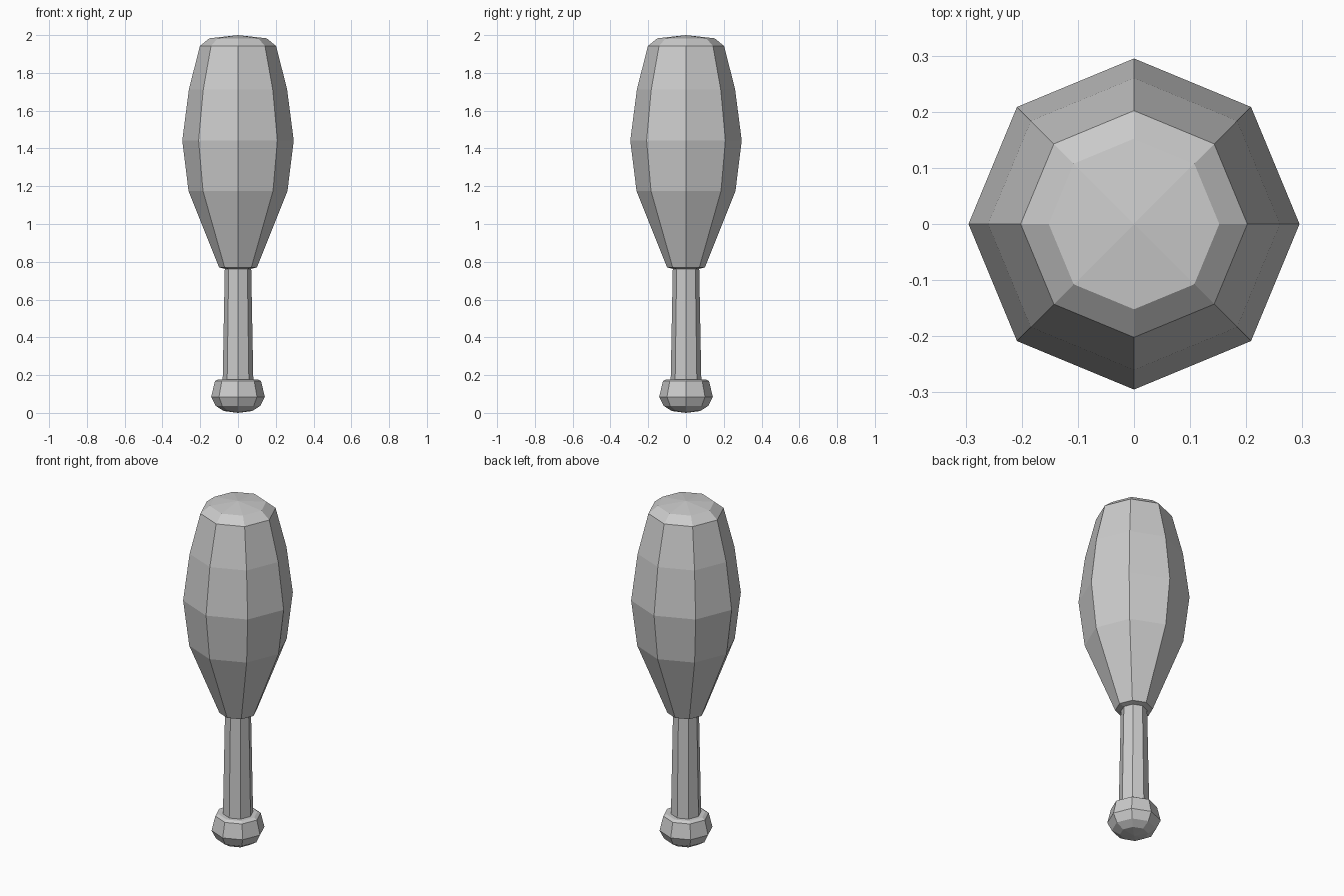
import bpy, bmesh
from math import cos, sin, pi

if "Cube" in bpy.data.objects:
    bpy.data.objects.remove(bpy.data.objects["Cube"])

SIDES = 8


def lathe(name, profile):
    """Turn a (radius, height) profile, listed bottom to top, into a flat-sided solid."""
    bm = bmesh.new()
    rings = []
    for r, z in profile:
        count = SIDES if r > 0 else 1
        rings.append([bm.verts.new((r * cos(2 * pi * i / SIDES), r * sin(2 * pi * i / SIDES), z))
                      for i in range(count)])
    for low, high in zip(rings, rings[1:]):
        for i in range(SIDES):
            j = (i + 1) % SIDES
            corners = [low[i % len(low)], low[j % len(low)],
                       high[j % len(high)], high[i % len(high)]]
            bm.faces.new(list(dict.fromkeys(corners)))
    bmesh.ops.recalc_face_normals(bm, faces=bm.faces)
    mesh = bpy.data.meshes.new(name)
    bm.to_mesh(mesh)
    bm.free()
    obj = bpy.data.objects.new(name, mesh)
    bpy.context.collection.objects.link(obj)
    return obj


# Rounded pommel, open where the grip enters
lathe("pommel", [(0, 0), (0.075, 0.01), (0.118, 0.037), (0.142, 0.085),
                 (0.122, 0.168), (0.105, 0.178), (0.081, 0.178)])

# Tapered grip
lathe("grip", [(0.081, 0.178), (0.07, 0.763)])

# Swollen club head with a small lip at the neck and a shallow dome on top
lathe("club_head", [(0.07, 0.763), (0.10, 0.77), (0.262, 1.175), (0.295, 1.442),
                    (0.26, 1.712), (0.202, 1.942), (0.152, 1.983), (0, 2.0)])

# Outward normals on the open-ended parts
for obj in bpy.context.collection.objects:
    bm = bmesh.new()
    bm.from_mesh(obj.data)
    side = max(bm.faces, key=lambda f: f.calc_center_median().xy.length)
    if side.normal.xy.dot(side.calc_center_median().xy) < 0:
        bmesh.ops.reverse_faces(bm, faces=bm.faces)
    bm.to_mesh(obj.data)
    bm.free()
